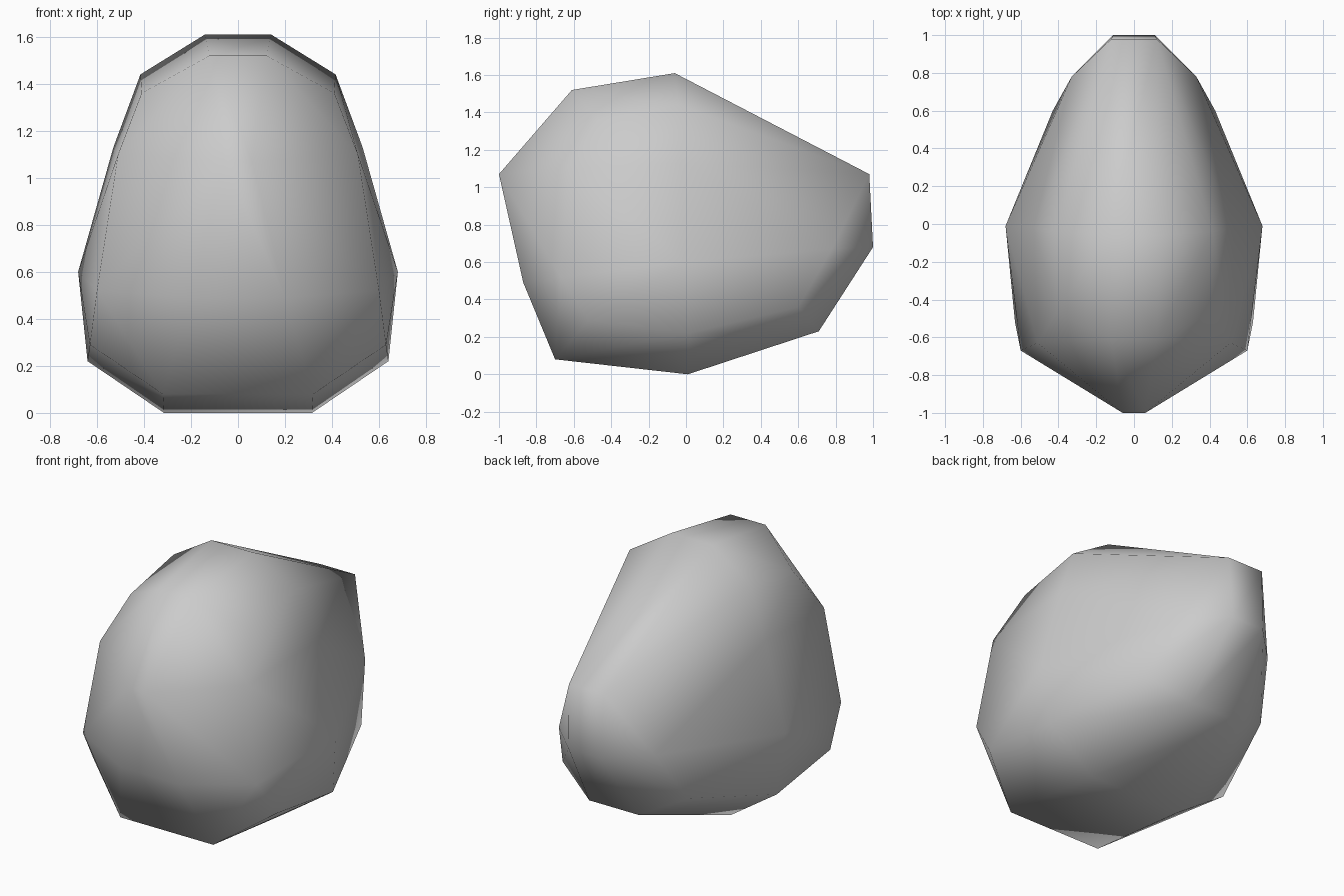
import bpy
import bmesh
import math

# Remove the default object
default_cube = bpy.data.objects.get("Cube")
if default_cube:
    bpy.data.objects.remove(default_cube, do_unlink=True)


def flat_material(name, colour):
    material = bpy.data.materials.new(name)
    material.use_nodes = True
    material.diffuse_color = colour
    shader = next(n for n in material.node_tree.nodes if n.type == "BSDF_PRINCIPLED")
    shader.inputs["Base Color"].default_value = colour
    return material


def mirrored_hull(name, half_sections, material):
    """Wrap a convex skin around half sections mirrored across the x axis."""
    bm = bmesh.new()
    for section in half_sections:
        for x, y, z in section:
            for side in (-1, 1):
                bm.verts.new((side * x, y, z))
    hull = bmesh.ops.convex_hull(bm, input=list(bm.verts))
    unused = [v for v in hull["geom_interior"] if isinstance(v, bmesh.types.BMVert)]
    bmesh.ops.delete(bm, geom=unused, context="VERTS")

    # Merge matching triangle pairs into clean quads
    bmesh.ops.join_triangles(
        bm, faces=list(bm.faces),
        angle_face_threshold=math.radians(12),
        angle_shape_threshold=math.radians(60),
    )
    bmesh.ops.recalc_face_normals(bm, faces=list(bm.faces))
    for face in bm.faces:
        face.smooth = True

    mesh = bpy.data.meshes.new(name)
    bm.to_mesh(mesh)
    bm.free()
    mesh.materials.append(material)
    obj = bpy.data.objects.new(name, mesh)
    bpy.context.collection.objects.link(obj)
    return obj


# Half sections of the boulder, front to back, each listed from top to bottom
nose = [(.06, -1, 1.07), (.2, -.87, .49)]
shoulder = [(.12, -.61, 1.52), (.41, -.47, 1.36), (.51, -.63, 1.1),
            (.6, -.67, .52), (.63, -.52, .29), (.32, -.7, .08)]
girth = [(.14, -.06, 1.61), (.415, -.04, 1.44), (.53, -.02, 1.13),
         (.68, -.01, .6), (.64, .02, .22), (.315, .01, 0)]
rump = [(.25, .72, 1), (.33, .78, .67), (.43, .6, .36), (.17, .71, .23)]
tail = [(.12, .98, 1.07), (.11, 1, .68)]

stone_grey = flat_material("stone grey", (.6, .6, .6, 1))
mirrored_hull("boulder", [nose, shoulder, girth, rump, tail], stone_grey)
